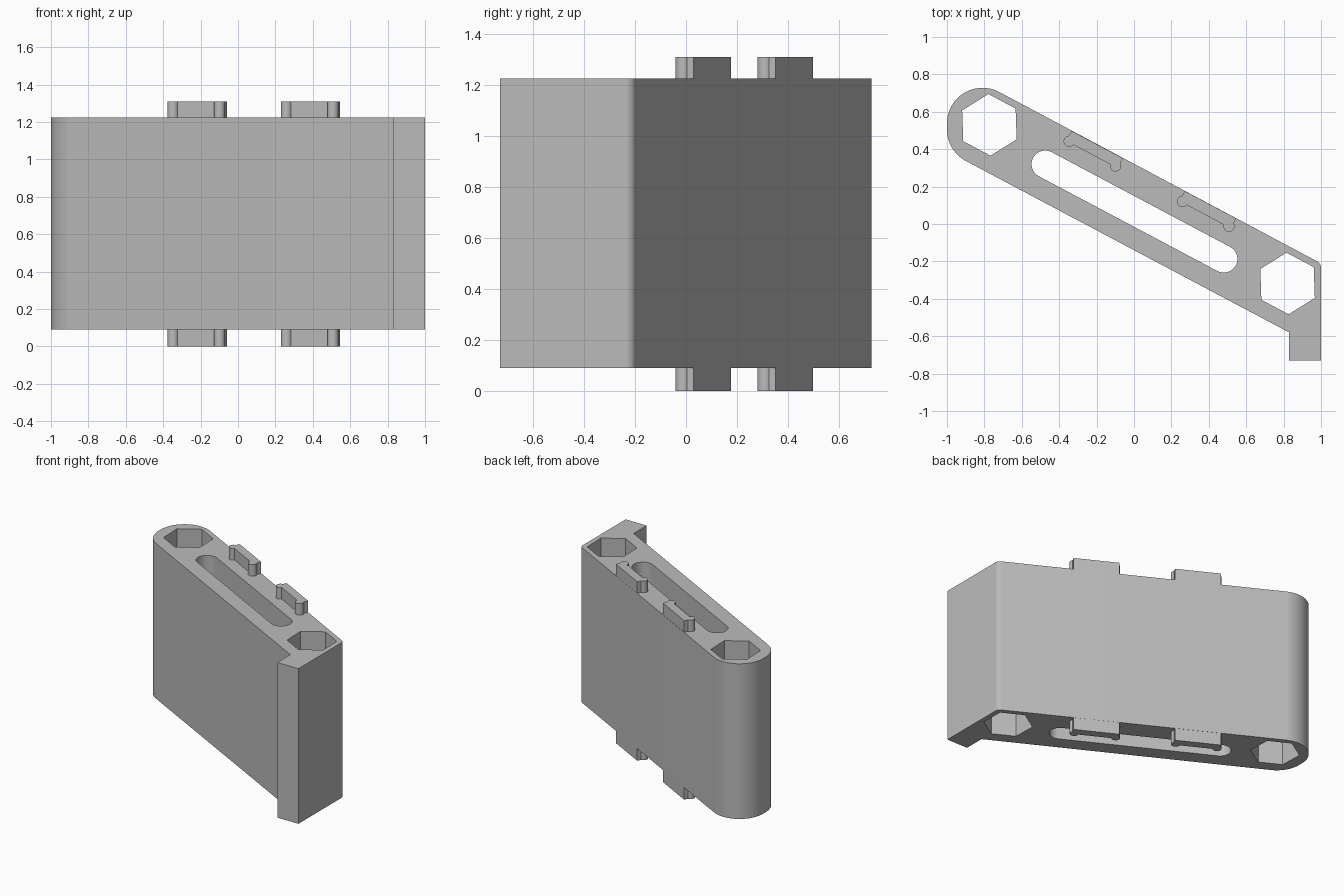
import bpy, bmesh
from math import radians, cos, sin, atan2, pi
from mathutils import Vector

cube = bpy.data.objects.get("Cube")
if cube:
    bpy.data.objects.remove(cube)

SLOPE = radians(-28)          # the bar runs diagonally in plan
ALONG = Vector((cos(SLOPE), sin(SLOPE)))
INWARD = Vector((sin(SLOPE), -cos(SLOPE)))
BOTTOM, TOP, HEIGHT = 0.09, 1.225, 1.31

grey = bpy.data.materials.new("plain grey")
grey.use_nodes = True
grey.diffuse_color = (0.5, 0.5, 0.5, 1)
grey.node_tree.nodes["Principled BSDF"].inputs["Base Color"].default_value = (0.5, 0.5, 0.5, 1)


def arc(x, y, r, start, end, steps):
    """Points on an arc, angles in radians."""
    angles = [start + (end - start) * i / steps for i in range(steps + 1)]
    return [Vector((x + r * cos(a), y + r * sin(a))) for a in angles]


def prism(name, loops, z0, z1):
    """Extrude an outline, with any holes, from z0 to z1."""
    bm = bmesh.new()
    edges = []
    for loop in loops:
        verts = [bm.verts.new((p[0], p[1], z0)) for p in loop]
        edges += [bm.edges.new((v, verts[i - 1])) for i, v in enumerate(verts)]
    bmesh.ops.triangle_fill(bm, edges=edges, use_beauty=True)
    lifted = bmesh.ops.extrude_face_region(bm, geom=bm.faces[:], use_keep_orig=True)
    moved = [g for g in lifted["geom"] if isinstance(g, bmesh.types.BMVert)]
    bmesh.ops.translate(bm, verts=moved, vec=(0, 0, z1 - z0))
    bmesh.ops.recalc_face_normals(bm, faces=bm.faces[:])
    mesh = bpy.data.meshes.new(name)
    bm.to_mesh(mesh)
    bm.free()
    mesh.materials.append(grey)
    obj = bpy.data.objects.new(name, mesh)
    bpy.context.collection.objects.link(obj)
    bpy.ops.object.select_all(action="DESELECT")
    obj.select_set(True)
    bpy.context.view_layer.objects.active = obj
    bpy.ops.object.shade_smooth_by_angle(angle=radians(30))


# Body outline: rounded corner, rounded end, then the foot
normal = SLOPE + pi / 2
outline = arc(0.96, -0.235, 0.04, 0, normal, 8)
outline += arc(-0.81, 0.538, 0.19, normal, pi, 20)
outline += arc(-0.81, 0.505, 0.19, pi, normal + pi, 12)
outline += [(0.83, -0.58), (0.83, -0.73), (1, -0.73)]

# Through holes: a hexagon at each end and a long slot between them
hexagons = [arc(x, y, 0.165, SLOPE, SLOPE + 5 * pi / 3, 5)
            for x, y in ((-0.773, 0.53), (0.821, -0.318))]
slot = arc(-0.475, 0.32, 0.073, normal, normal + pi, 16)
slot += arc(0.48, -0.187, 0.073, normal + pi, normal + 2 * pi, 16)
prism("body", [outline, slot] + hexagons, BOTTOM, TOP)


# Tabs: a strip flush with the back face, with a round bead at each end
def tab_outline(corner):
    length, depth, bead = 0.311, 0.061, 0.03
    start = atan2(-0.026, -0.015) + 2 * pi
    end = atan2(0.006, 0.03)
    half = [Vector((0, 0))] + arc(0.015, 0.055, bead, start, end, 14)
    half.append(Vector((0.052, depth)))
    local = half + [Vector((length - p.x, p.y)) for p in reversed(half)]
    return [Vector(corner) + ALONG * p.x + INWARD * p.y for p in local]


for side, corner in (("right", (-0.334, 0.498)), ("left", (0.272, 0.176))):
    prism(side + "_top_tab", [tab_outline(corner)], TOP, HEIGHT)
    prism(side + "_bottom_tab", [tab_outline(corner)], 0, BOTTOM)
